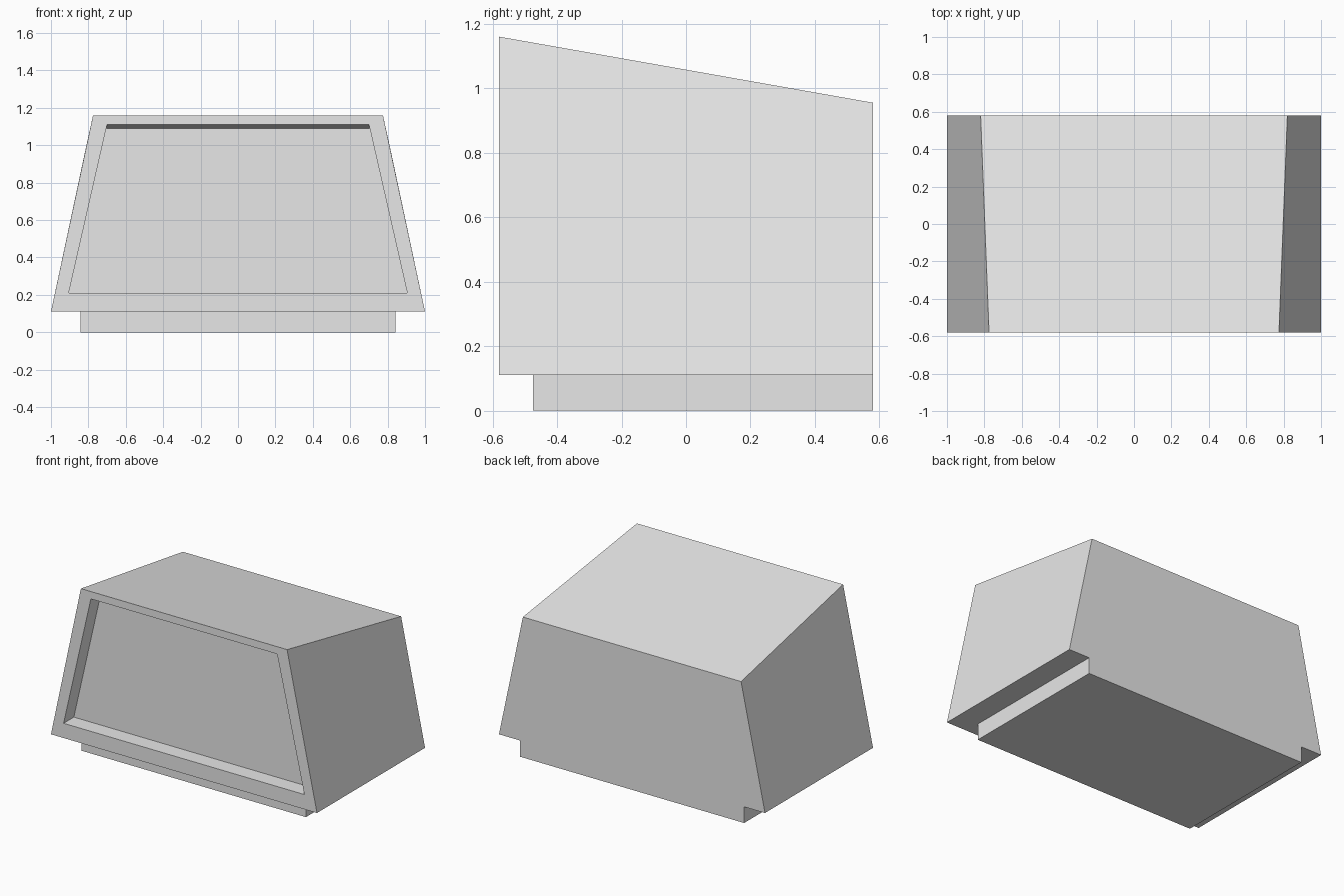
import bpy
import bmesh

cube = bpy.data.objects.get("Cube")
if cube:
    bpy.data.objects.remove(cube, do_unlink=True)

grey = bpy.data.materials.new("light grey")
grey.use_nodes = True
colour = (0.8, 0.8, 0.8, 1)
grey.diffuse_color = colour
grey.node_tree.nodes["Principled BSDF"].inputs["Base Color"].default_value = colour


def trapezoid(y, low_half, low_z, top_half, top_z):
    """Four corners of an upright trapezoid, counter-clockwise from the front."""
    return [(-low_half, y, low_z), (low_half, y, low_z),
            (top_half, y, top_z), (-top_half, y, top_z)]


def loft(name, rings):
    """Join rings with side walls and cap the first and last ring."""
    bm = bmesh.new()
    loops = [[bm.verts.new(co) for co in ring] for ring in rings]
    for a, b in zip(loops, loops[1:]):
        for i in range(4):
            j = (i + 1) % 4
            bm.faces.new((a[i], a[j], b[j], b[i]))
    bm.faces.new(loops[0])
    bm.faces.new(loops[-1])
    bmesh.ops.recalc_face_normals(bm, faces=bm.faces)
    mesh = bpy.data.meshes.new(name)
    bm.to_mesh(mesh)
    bm.free()
    mesh.materials.append(grey)
    obj = bpy.data.objects.new(name, mesh)
    bpy.context.collection.objects.link(obj)
    return obj


FRONT, BACK, FLOOR = -0.58, 0.58, 0.11

# Tapered housing with a sloping top and a recessed front panel
loft("housing", [
    trapezoid(BACK, 1.0, FLOOR, 0.82, 0.955),
    trapezoid(FRONT, 1.0, FLOOR, 0.775, 1.16),
    trapezoid(FRONT, 0.905, 0.21, 0.70, 1.11),
    trapezoid(FRONT + 0.11, 0.905, 0.21, 0.705, 1.09),
])

# Plinth set in at the front and sides, flush at the back
loft("plinth", [
    trapezoid(BACK, 0.843, 0, 0.843, FLOOR),
    trapezoid(-0.475, 0.843, 0, 0.843, FLOOR),
])
